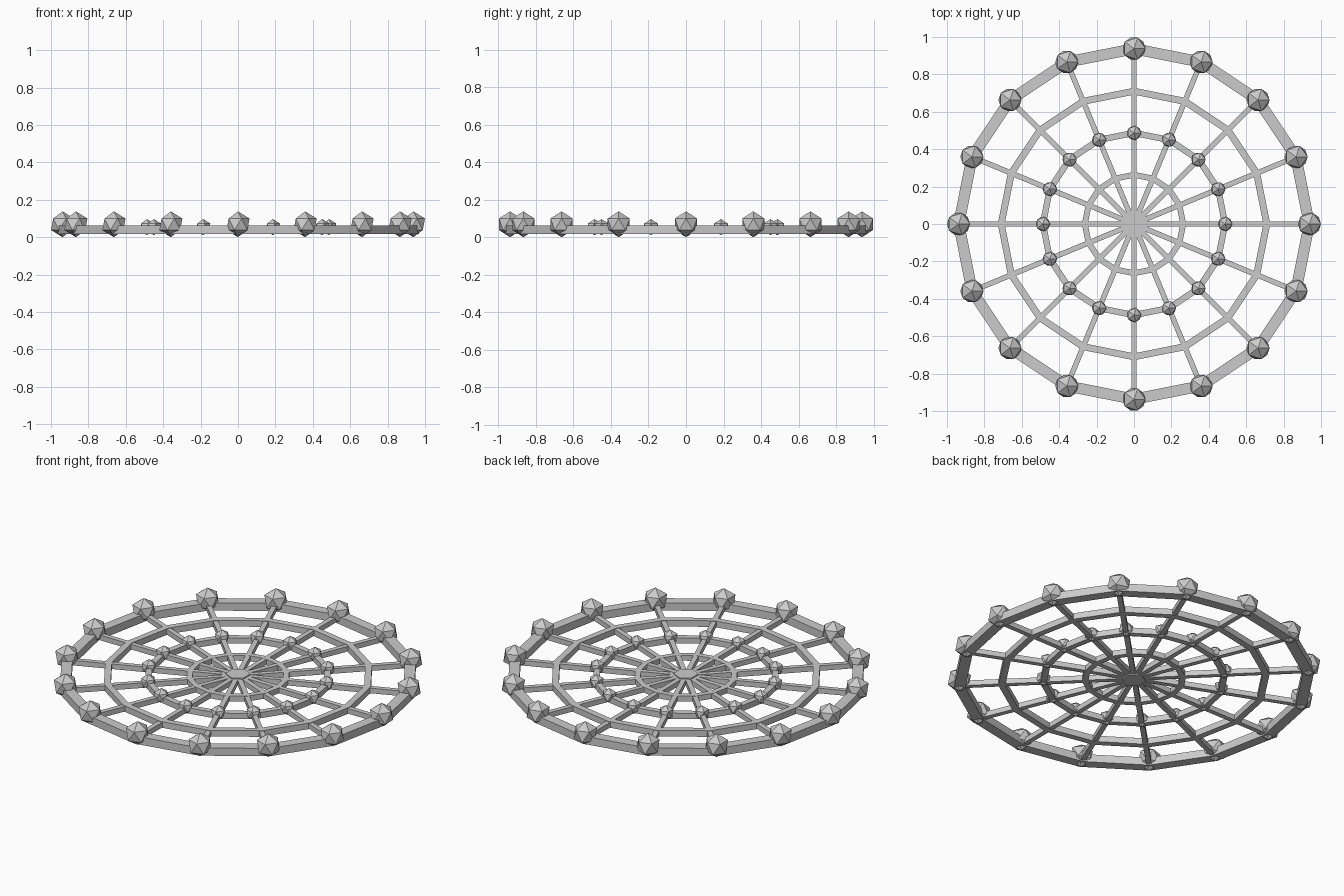
import bpy
import bmesh
from math import cos, sin, tau
from mathutils import Matrix, Vector

SIDES = 16
MID_Z = 0.04

cube = bpy.data.objects.get("Cube")
if cube:
    bpy.data.objects.remove(cube, do_unlink=True)

grey = bpy.data.materials.new("plain_grey")
grey.use_nodes = True
colour = (0.6, 0.6, 0.6, 1)
grey.diffuse_color = colour
grey.node_tree.nodes["Principled BSDF"].inputs["Base Color"].default_value = colour


def finish(bm, name):
    bmesh.ops.recalc_face_normals(bm, faces=bm.faces)
    mesh = bpy.data.meshes.new(name)
    bm.to_mesh(mesh)
    bm.free()
    mesh.materials.append(grey)
    obj = bpy.data.objects.new(name, mesh)
    bpy.context.collection.objects.link(obj)
    return obj


def polar(radius, i, z=MID_Z):
    a = tau * i / SIDES
    return Vector((radius * cos(a), radius * sin(a), z))


def ring(name, radius, width, height):
    """Mitred polygon ring with a rectangular section."""
    bm = bmesh.new()
    section = [(-1, -1), (1, -1), (1, 1), (-1, 1)]
    loops = [[bm.verts.new(polar(radius + s * width / 2, i, MID_Z + t * height / 2))
              for s, t in section] for i in range(SIDES)]
    for i, a in enumerate(loops):
        b = loops[(i + 1) % SIDES]
        for k in range(4):
            n = (k + 1) % 4
            bm.faces.new((a[k], a[n], b[n], b[k]))
    finish(bm, name)


def spokes(name, length, width, height):
    """Straight bars that cross the whole wheel."""
    bm = bmesh.new()
    for i in range(SIDES // 2):
        turn = Matrix.Rotation(tau * i / SIDES, 4, 'Z')
        size = Matrix.Diagonal((2 * length, width, height, 1))
        bmesh.ops.create_cube(bm, size=1, matrix=Matrix.Translation((0, 0, MID_Z)) @ turn @ size)
    finish(bm, name)


def knobs(name, radius, size, z):
    """Faceted balls on the corners of a ring."""
    bm = bmesh.new()
    for i in range(SIDES):
        bmesh.ops.create_icosphere(bm, subdivisions=1, radius=size,
                                   matrix=Matrix.Translation(polar(radius, i, z)))
    finish(bm, name)


# Rings from the rim inwards
ring("outer_rim", 0.937, 0.06, 0.046)
ring("wide_ring", 0.71, 0.037, 0.036)
ring("middle_ring", 0.487, 0.034, 0.034)
ring("inner_ring", 0.263, 0.032, 0.032)

# Spokes
spokes("spokes", 0.937, 0.028, 0.03)

# Knobs on the rim and the middle ring
knobs("rim_knobs", 0.938, 0.069, 0.069)
knobs("middle_knobs", 0.487, 0.043, 0.054)

# Six-sided hub
bm = bmesh.new()
bmesh.ops.create_cone(bm, cap_ends=True, segments=6, radius1=0.066, radius2=0.066, depth=0.044,
                      matrix=Matrix.Translation((0, 0, MID_Z)) @ Matrix.Rotation(tau / 4, 4, 'Z'))
hub = finish(bm, "hub")
# Point two hub corners along the depth axis
if max(v.co.x for v in hub.data.vertices) > 0.06:
    hub.data.transform(Matrix.Rotation(tau / 4, 4, 'Z'))
